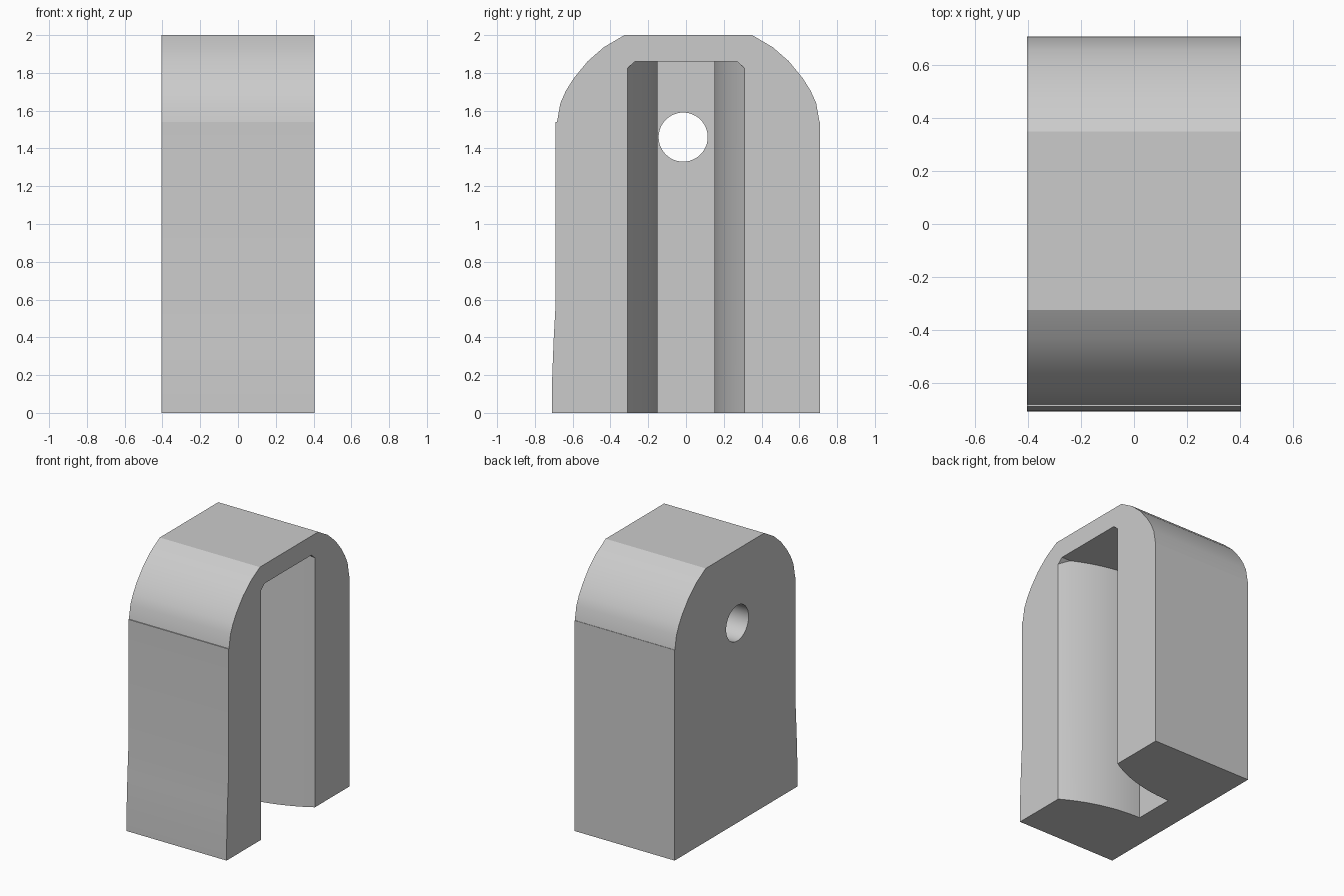
import bpy, bmesh, math
from mathutils import Vector

if "Cube" in bpy.data.objects:
    bpy.data.objects.remove(bpy.data.objects["Cube"], do_unlink=True)

grey = bpy.data.materials.new("plain grey")
grey.use_nodes = True
colour = (0.6, 0.6, 0.6, 1)
grey.diffuse_color = colour
grey.node_tree.nodes["Principled BSDF"].inputs["Base Color"].default_value = colour


def prism(name, points, offset):
    """Extrude a closed outline along an offset vector."""
    bm = bmesh.new()
    face = bm.faces.new([bm.verts.new(p) for p in points])
    top = bmesh.ops.extrude_face_region(bm, geom=[face])["geom"]
    verts = [v for v in top if isinstance(v, bmesh.types.BMVert)]
    bmesh.ops.translate(bm, verts=verts, vec=Vector(offset))
    bmesh.ops.recalc_face_normals(bm, faces=bm.faces)
    mesh = bpy.data.meshes.new(name)
    bm.to_mesh(mesh)
    bm.free()
    mesh.materials.append(grey)
    obj = bpy.data.objects.new(name, mesh)
    bpy.context.collection.objects.link(obj)
    return obj


def boolean(target, tool, operation):
    mod = target.modifiers.new(operation.title(), "BOOLEAN")
    mod.object, mod.operation, mod.solver = tool, operation, "EXACT"
    tool.hide_render = True
    tool.hide_set(True)


HALF, FLOOR = 0.405, -0.175

# Body: arched side profile with a small ledge and a flared front foot
mid = 0.012
arch = [(0.695, 1.54), (0.677, 1.64), (0.648, 1.705), (0.606, 1.772),
        (0.532, 1.862), (0.447, 1.936), (0.338, 2.0)]
side = [(0.71, 0), (0.71, 1.54)]
side += [(mid + w, z) for w, z in arch]
side += [(mid - w, z) for w, z in reversed(arch)]
side += [(-0.69, 1.54), (-0.69, 0.58), (-0.70, 0.4), (-0.708, 0.2), (-0.71, 0)]
body = prism("body", [(-HALF, y, z) for y, z in side], (2 * HALF, 0, 0))

# Slot: walls bulge inward as arcs and flare at the opening
radius, narrow = 1.13, 0.15
wall = []
for i in range(17):
    x = (HALF - FLOOR) * i / 16
    wall.append((FLOOR + x, narrow + radius - math.sqrt(radius ** 2 - x * x)))
wall.append((HALF + 0.1, wall[-1][1] + 0.06))
plan = wall + [(x, -y) for x, y in reversed(wall)]
slot = prism("slot_cutter", [(x, y, -0.1) for x, y in plan], (0, 0, 2.2))

# Slot ceiling with bevelled corners
ceiling = [(-0.5, -0.2), (0.5, -0.2), (0.5, 1.66), (0.27, 1.86), (-0.27, 1.86), (-0.5, 1.66)]
limit = prism("slot_ceiling_cutter", [(-0.4, y, z) for y, z in ceiling], (1, 0, 0))
boolean(slot, limit, "INTERSECT")
boolean(body, slot, "DIFFERENCE")

# Round hole through the back wall of the slot
ring = [2 * math.pi * i / 48 for i in range(48)]
hole = prism("hole_cutter",
             [(-0.6, -0.015 + 0.13 * math.cos(a), 1.46 + 0.13 * math.sin(a)) for a in ring],
             (0.6, 0, 0))
boolean(body, hole, "DIFFERENCE")

# Bake the cuts, drop the cutters and smooth the curved faces
bpy.context.view_layer.update()
graph = bpy.context.evaluated_depsgraph_get()
cut_mesh = bpy.data.meshes.new_from_object(body.evaluated_get(graph))
body.modifiers.clear()
body.data = cut_mesh
for cutter in (slot, limit, hole):
    bpy.data.objects.remove(cutter, do_unlink=True)
bpy.ops.object.select_all(action="DESELECT")
body.select_set(True)
bpy.context.view_layer.objects.active = body
bpy.ops.object.shade_smooth_by_angle(angle=math.radians(25))
